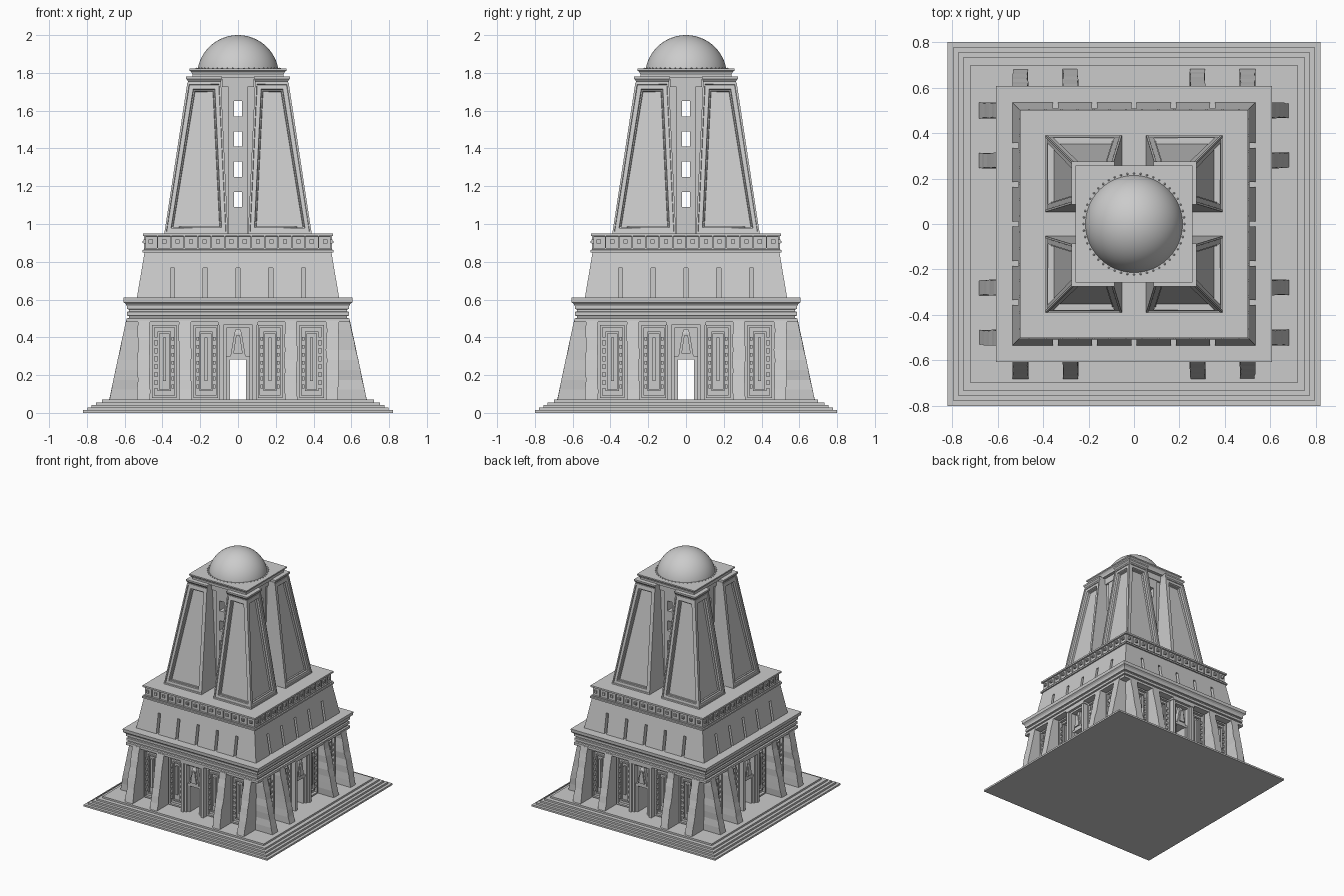
import bpy, bmesh, math, random
from mathutils import Matrix

random.seed(4)
old = bpy.data.objects.get("Cube")
if old:
    bpy.data.objects.remove(old, do_unlink=True)

stone = bpy.data.materials.new("grey stone")
stone.use_nodes = True
GREY = (0.6, 0.6, 0.6, 1)
stone.diffuse_color = GREY
stone.node_tree.nodes["Principled BSDF"].inputs["Base Color"].default_value = GREY


def loft(bm, rings):
    """Join rectangular rings (z, x0, x1, y0, y1) into a closed solid."""
    loops = [[bm.verts.new((x, y, z)) for x, y in ((x0, y0), (x1, y0), (x1, y1), (x0, y1))]
             for z, x0, x1, y0, y1 in rings]
    faces = [bm.faces.new(loops[0][::-1]), bm.faces.new(loops[-1])]
    for a, b in zip(loops, loops[1:]):
        for i in range(4):
            j = (i + 1) % 4
            faces.append(bm.faces.new((a[i], a[j], b[j], b[i])))
    return faces


def box(bm, x0, x1, y0, y1, z0, z1):
    return loft(bm, [(z0, x0, x1, y0, y1), (z1, x0, x1, y0, y1)])


def both(bm, x0, x1, *rest):
    """A box and its mirror image across x = 0."""
    box(bm, x0, x1, *rest)
    box(bm, -x1, -x0, *rest)


def frame(bm, cx, w, z0, z1, y, depth, t):
    """Raised rectangular border on the front wall."""
    h = w / 2
    for x in (cx - h, cx + h - t):
        box(bm, x, x + t, y - depth, y, z0, z1)
    for z in (z0, z1 - t):
        box(bm, cx - h + t, cx + h - t, y - depth, y, z, z + t)


def finish(name, bm, sides=1):
    """Make an object, optionally repeating the front around all sides."""
    if sides > 1:
        geom = bm.verts[:] + bm.edges[:] + bm.faces[:]
        for k in range(1, sides):
            new = bmesh.ops.duplicate(bm, geom=geom)["geom"]
            bmesh.ops.rotate(bm, verts=[g for g in new if isinstance(g, bmesh.types.BMVert)],
                             matrix=Matrix.Rotation(k * math.tau / sides, 3, "Z"))
    mesh = bpy.data.meshes.new(name)
    bm.to_mesh(mesh)
    bm.free()
    mesh.materials.append(stone)
    obj = bpy.data.objects.new(name, mesh)
    bpy.context.collection.objects.link(obj)
    return obj


def tier(name, profile):
    """Square storey from a (z, half width) profile."""
    bm = bmesh.new()
    loft(bm, [(z, -h, h, -h, h) for z, h in profile])
    return finish(name, bm)


# Stepped base, slightly wider than deep
bm = bmesh.new()
for i, h in enumerate((0.82, 0.797, 0.775, 0.752, 0.72)):
    box(bm, -h, h, -h + 0.02, h - 0.02, i * 0.014, (i + 1) * 0.014)
finish("base_steps", bm)

# Lower storey: four blocks leave crossing passages between the doors
WALL = 0.53
bm = bmesh.new()
box(bm, 0.042, WALL, -WALL, -0.042, 0.07, 0.285)
finish("lower_wall", bm, 4)
tier("lower_wall_top", [(0.285, WALL), (0.49, WALL)])

# Leaning buttresses with worn edges
bm = bmesh.new()
N = 9
for cx in (-0.5, -0.28, 0.28, 0.5):
    rings = []
    for i in range(N):
        t = i / (N - 1)
        a, b, c = (random.uniform(0, 0.007) for _ in range(3))
        rings.append((0.07 + 0.42 * t, cx - 0.036 + a, cx + 0.036 - b,
                      -0.683 + 0.09 * t + c * 0.5, -0.5))
    loft(bm, rings)
finish("buttresses", bm, 4)

# Ornamental wall panels in the bays
bm = bmesh.new()
for cx in (-0.39, -0.17, 0.17, 0.39):
    frame(bm, cx, 0.13, 0.08, 0.465, -WALL, 0.022, 0.012)
    frame(bm, cx, 0.07, 0.115, 0.43, -WALL, 0.014, 0.009)
    box(bm, cx - 0.008, cx + 0.008, -WALL - 0.018, -WALL, 0.17, 0.4)
    for i in range(7):
        z = 0.13 + i * 0.042
        for s in (-1, 1):
            x = cx + s * 0.044
            box(bm, x - 0.007, x + 0.007, -WALL - 0.015, -WALL, z, z + 0.02)
finish("wall_panels", bm, 4)

# Door surrounds with nested posts and a tapered emblem above
bm = bmesh.new()
for x0, x1, y, top in ((0.078, 0.1, 0.585, 0.465), (0.06, 0.078, 0.57, 0.45), (0.042, 0.06, 0.555, 0.3)):
    both(bm, x0, x1, -y, -WALL, 0.07, top)
box(bm, -0.105, 0.105, -0.59, -WALL, 0.465, 0.485)
box(bm, -0.078, 0.078, -0.57, -WALL, 0.45, 0.465)
box(bm, -0.06, 0.06, -0.56, -WALL, 0.282, 0.3)
loft(bm, [(0.3, -0.04, 0.04, -0.56, -WALL), (0.42, -0.02, 0.02, -0.56, -WALL),
          (0.445, -0.01, 0.01, -0.55, -WALL)])
loft(bm, [(0.315, -0.025, 0.025, -0.57, -WALL), (0.41, -0.01, 0.01, -0.57, -WALL)])
finish("door_surrounds", bm, 4)

# Moulded cornice above the lower storey
tier("lower_cornice", [(0.48, 0.58), (0.48, 0.59), (0.5, 0.59), (0.503, 0.578), (0.512, 0.578),
                       (0.515, 0.587), (0.535, 0.587), (0.538, 0.578), (0.547, 0.578),
                       (0.55, 0.588), (0.565, 0.588), (0.575, 0.593), (0.585, 0.605), (0.61, 0.607)])

# Middle storey with narrow slots cut into sloping walls
middle = tier("middle_storey", [(0.6, 0.537), (0.86, 0.493)])
bm = bmesh.new()
for i in range(-2, 3):
    x = i * 0.173
    box(bm, x - 0.011, x + 0.011, -0.6, -0.485, 0.61, 0.768)
cutter = finish("slot_cutter", bm, 4)
cutter.hide_render = True
mod = middle.modifiers.new("slots", "BOOLEAN")
mod.object = cutter
mod.operation = "DIFFERENCE"
mod.solver = "EXACT"
bpy.context.view_layer.objects.active = middle
bpy.ops.object.modifier_apply(modifier=mod.name)
bpy.data.objects.remove(cutter, do_unlink=True)

# Parapet with ribs and small bosses
tier("parapet", [(0.85, 0.496), (0.85, 0.506), (0.862, 0.506), (0.864, 0.498), (0.872, 0.498),
                 (0.874, 0.49), (0.935, 0.49), (0.937, 0.502), (0.95, 0.502)])
bm = bmesh.new()
for i in range(14):
    x = (i - 6.5) * 0.071
    box(bm, x - 0.011, x + 0.011, -0.501, -0.485, 0.896, 0.918)
    box(bm, x - 0.005, x + 0.005, -0.505, -0.485, 0.9, 0.91)
    if i:
        box(bm, x - 0.039, x - 0.032, -0.498, -0.485, 0.874, 0.936)
finish("parapet_ornament", bm, 4)

# Tower core with openings that run right through
bm = bmesh.new()
box(bm, 0.02, 0.2, -0.2, -0.02, 0.95, 1.78)
both(bm, 0.02, 0.05, -0.21, -0.19, 0.95, 1.78)
edges = [0.95] + [z for i in range(4) for z in (1.09 + i * 0.16, 1.17 + i * 0.16)] + [1.78]
for z0, z1 in zip(edges[::2], edges[1::2]):
    box(bm, -0.02, 0.02, -0.21, -0.02, z0, z1)
    box(bm, -0.02, 0.02, -0.02, 0, z0, z1)
box(bm, -0.085, 0.085, -0.215, -0.19, 1.725, 1.78)
finish("tower_core", bm, 4)

# Four tapered corner pylons with stepped recessed panels
bm = bmesh.new()
loft(bm, [(z, a, b, -b, -a) for z, a, b in ((0.95, 0.053, 0.39), (1.75, 0.09, 0.268))])
bmesh.ops.recalc_face_normals(bm, faces=bm.faces)
faces = [f for f in bm.faces if f.normal.x > 0.5 or f.normal.y < -0.5]
for thick, depth in ((0.014, 0), (0.003, -0.006), (0.03, 0), (0.004, -0.014), (0.008, 0), (0.003, -0.012)):
    bmesh.ops.inset_individual(bm, faces=faces, thickness=thick, depth=depth)
loft(bm, [(z, a, b, -b, -a) for z, a, b in
          ((1.74, 0.09, 0.264), (1.755, 0.09, 0.264), (1.768, 0.086, 0.274), (1.78, 0.086, 0.274))])
finish("corner_pylons", bm, 4)

# Cap slab, bead ring and dome
tier("cap_slab", [(1.775, 0.24), (1.79, 0.24), (1.805, 0.247), (1.812, 0.258), (1.822, 0.258)])
bm = bmesh.new()
for i in range(48):
    a = i * math.tau / 48
    bmesh.ops.create_icosphere(bm, subdivisions=1, radius=0.005, matrix=Matrix.Translation(
        (0.222 * math.cos(a), 0.222 * math.sin(a), 1.823)))
finish("dome_beads", bm)

bm = bmesh.new()
bmesh.ops.create_uvsphere(bm, u_segments=64, v_segments=32, radius=0.217,
                          matrix=Matrix.Translation((0, 0, 1.783)))
bmesh.ops.bisect_plane(bm, geom=bm.verts[:] + bm.edges[:] + bm.faces[:],
                       plane_co=(0, 0, 1.81), plane_no=(0, 0, 1), clear_inner=True)
dome = finish("dome", bm)
for p in dome.data.polygons:
    p.use_smooth = True
